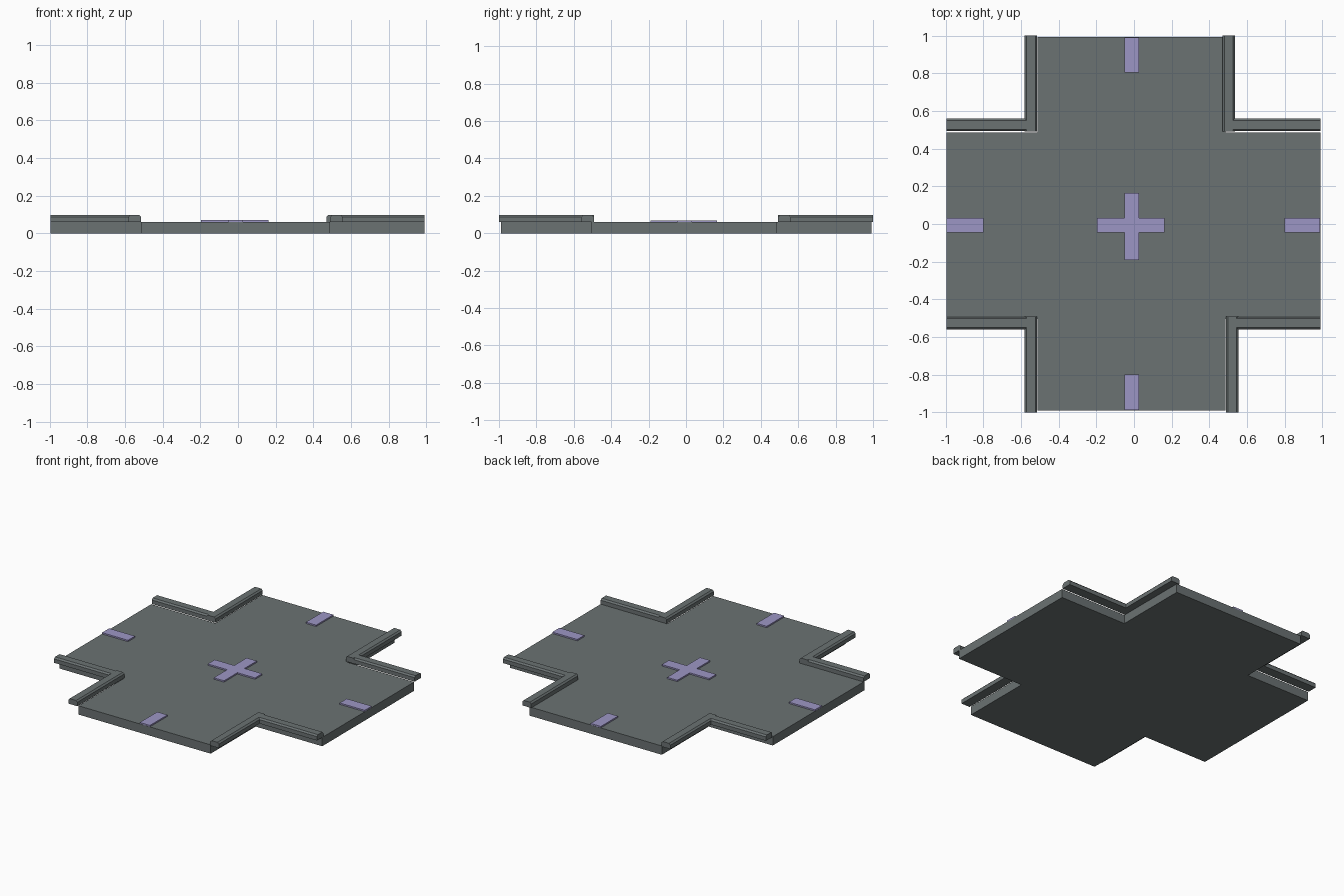
import bpy, bmesh

if "Cube" in bpy.data.objects:
    bpy.data.objects.remove(bpy.data.objects["Cube"])


def material(name, rgb):
    m = bpy.data.materials.new(name)
    m.diffuse_color = (*rgb, 1)
    m.use_nodes = True
    m.node_tree.nodes["Principled BSDF"].inputs["Base Color"].default_value = m.diffuse_color
    return m


STONE = material("grey_stone", (0.145, 0.168, 0.170))
LILAC = material("lilac_marking", (0.335, 0.305, 0.56))


def prism(name, points, direction, mat):
    """Extrude a closed outline along a direction."""
    bm = bmesh.new()
    face = bm.faces.new([bm.verts.new(p) for p in points])
    ext = bmesh.ops.extrude_face_region(bm, geom=[face])
    verts = [v for v in ext["geom"] if isinstance(v, bmesh.types.BMVert)]
    bmesh.ops.translate(bm, vec=direction, verts=verts)
    bmesh.ops.recalc_face_normals(bm, faces=bm.faces)
    me = bpy.data.meshes.new(name)
    bm.to_mesh(me)
    bm.free()
    me.materials.append(mat)
    ob = bpy.data.objects.new(name, me)
    bpy.context.collection.objects.link(ob)
    return ob


def plus(name, x, y, z0, z1, mat):
    """Plus-shaped slab; x and y hold (outer, inner, inner, outer)."""
    pts = [(x[1], y[0]), (x[2], y[0]), (x[2], y[1]), (x[3], y[1]),
           (x[3], y[2]), (x[2], y[2]), (x[2], y[3]), (x[1], y[3]),
           (x[1], y[2]), (x[0], y[2]), (x[0], y[1]), (x[1], y[1])]
    prism(name, [(a, b, z0) for a, b in pts], (0, 0, z1 - z0), mat)


def plate(name, x0, x1, y0, y1):
    prism(name, [(x0, y0, 0.06), (x1, y0, 0.06), (x1, y1, 0.06), (x0, y1, 0.06)],
          (0, 0, 0.0095), LILAC)


def curb(name, axis, a0, a1, b0, b1):
    """Rail along an axis from a0 to a1, spanning b0..b1, chamfered on top."""
    c, z0, z1 = 0.01, 0.06, 0.097
    prof = [(b0, z0), (b1, z0), (b1, z1 - c), (b1 - c, z1), (b0 + c, z1), (b0, z1 - c)]
    if axis == "x":
        prism(name, [(a0, b, z) for b, z in prof], (a1 - a0, 0, 0), STONE)
    else:
        prism(name, [(b, a0, z) for b, z in prof], (0, a1 - a0, 0), STONE)


# Floor slab
plus("floor_slab", (-0.997, -0.512, 0.487, 0.99), (-0.99, -0.505, 0.487, 0.992), 0, 0.06, STONE)

# Floor markings
plus("centre_marking", (-0.197, -0.05, 0.027, 0.161), (-0.19, -0.045, 0.031, 0.165),
     0.06, 0.0695, LILAC)
plate("left_marking", -0.996, -0.8, -0.045, 0.031)
plate("right_marking", 0.8, 0.989, -0.045, 0.031)
plate("back_marking", -0.05, 0.027, 0.805, 0.991)
plate("front_marking", -0.05, 0.027, -0.989, -0.8)

# Curbs around the four inner corners: corner name, side rail x range
corners = [("back_left", -0.582, -0.514, 1), ("back_right", 0.47, 0.537, 1),
           ("front_left", -0.582, -0.514, -1), ("front_right", 0.49, 0.555, -1)]
for label, x0, x1, s in corners:
    y0, y1 = sorted((0.492 * s, 1.0 * s))
    curb(label + "_side_curb", "y", y0, y1, x0, x1)
    b0, b1 = sorted((0.493 * s, 0.561 * s))
    ends = (-0.997, x0 + 0.01) if x0 < 0 else (x1 - 0.01, 0.99)
    curb(label + "_arm_curb", "x", ends[0], ends[1], b0, b1)
